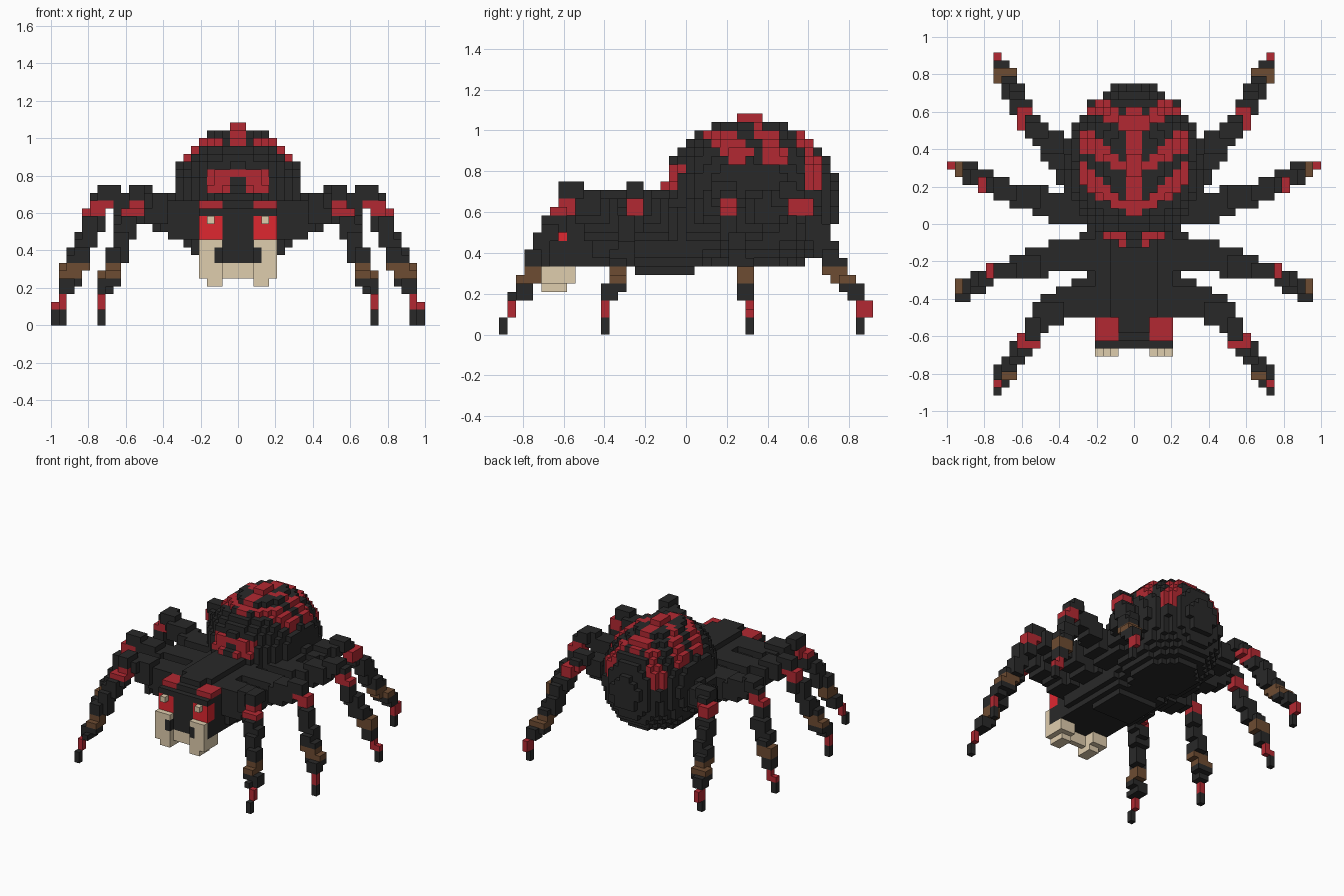
import bpy
import bmesh
from math import floor
from mathutils import Vector

if "Cube" in bpy.data.objects:
    bpy.data.objects.remove(bpy.data.objects["Cube"])

S = 1 / 24  # size of one block
COLOURS = {
    "charcoal": (0.022, 0.022, 0.022),
    "dark_red": (0.45, 0.022, 0.032),
    "eye_red": (0.74, 0.02, 0.03),
    "tan": (0.74, 0.61, 0.42),
    "brown": (0.155, 0.072, 0.032),
}
DARK, RED, EYE, TAN, BROWN = range(5)
materials = []
for name, rgb in COLOURS.items():
    m = bpy.data.materials.new(name)
    m.use_nodes = True
    m.diffuse_color = (*rgb, 1)
    bsdf = m.node_tree.nodes["Principled BSDF"]
    bsdf.inputs["Base Color"].default_value = (*rgb, 1)
    bsdf.inputs["Roughness"].default_value = 0.9
    materials.append(m)

parts = {}     # part name -> {block: colour}
taken = set()  # every block used by any part


def put(part, cell, colour):
    cells = parts.setdefault(part, {})
    if cell in cells or cell not in taken:
        cells[cell] = colour
        taken.add(cell)


def box(part, xs, ys, zs, colour=DARK):
    """Fill a block range and its mirror image."""
    for i in range(*xs):
        for j in range(*ys):
            for k in range(*zs):
                put(part, (i, j, k), colour)
                put(part, (-1 - i, j, k), colour)


# Head with brows, eyes, mouth and jaw
box("head", (0, 5), (-16, -11), (8, 15))
box("head", (0, 5), (-15, -11), (15, 16))
box("head", (0, 2), (-14, -11), (16, 17))
box("head", (2, 5), (-15, -12), (15, 16), RED)
box("head", (2, 5), (-16, -14), (11, 14), EYE)
box("head", (0, 2), (-16, -15), (6, 8), TAN)
box("eye_glints", (3, 4), (-17, -16), (13, 14), TAN)
box("fangs", (2, 5), (-17, -13), (6, 11), TAN)
box("fangs", (2, 4), (-17, -14), (5, 6), TAN)
box("fangs", (2, 3), (-17, -16), (8, 10), DARK)

# Thorax, stepped at its upper and lower corners
box("thorax", (0, 6), (-11, 2), (9, 15))
box("thorax", (0, 5), (-12, 2), (8, 16))
box("thorax", (0, 3), (-12, 2), (16, 17))
box("thorax", (0, 4), (-6, 1), (7, 8))


# Abdomen: blocky egg, round above and squarer below
def abdomen_colour(x, y, z):
    stripe = x < 1 and 1 < y < 15 and z > 20
    chevron = x < 7.5 and any(abs(y - y0 - 0.7 * x) < 0.6 + 0.14 * x and z > low
                              for y0, low in ((1.5, 20), (6.4, 20), (12, 17)))
    front_patch = y < 0.5 and 17 < z < 20 and x < 4 and not (x < 1 and z < 19)
    return RED if stripe or chevron or front_patch else DARK


for i in range(10):
    for j in range(-4, 19):
        for k in range(8, 26):
            x, y, z = i + 0.5, j + 0.5, k + 0.5
            flat = (x / 8.55) ** 2 + ((y - 7.6) / 10.4) ** 2
            if z > 16:
                inside = flat + ((z - 16) / 9.5) ** 2 < 1
            else:
                inside = flat ** 1.1 + ((16 - z) / 9) ** 2.2 < 1
            if inside:
                box("abdomen", (i, i + 1), (j, j + 1), (k, k + 1), abdomen_colour(x, y, z))
box("abdomen", (0, 1), (6, 9), (25, 26), RED)

# Leg paths: hip, thigh, knee, upper shin, middle shin, lower shin, ankle, foot
LEGS = {
    "front": [(5, -9, 13), (10, -11, 14.2), (13, -13.5, 17), (12.9, -14.3, 14.7),
              (14.9, -16.9, 11), (16, -18.2, 7), (17.2, -20.6, 3.6), (17.5, -21.5, 0.5)],
    "front_middle": [(5, -3.5, 13), (12.5, -5, 14.6), (17, -6, 17), (17.8, -6.3, 14.5),
                     (19.4, -6.9, 10.5), (21, -8, 7), (22.5, -9.2, 3.6), (22.5, -9.5, 0.5)],
    "rear_middle": [(5, 1.5, 13), (12.5, 3.2, 14.6), (17, 4.5, 17), (18.3, 5, 15),
                    (19.7, 5.7, 10.5), (21.5, 7, 7), (22.8, 7.4, 3.6), (23.5, 7.5, 0.5)],
    "rear": [(5, 2, 13), (9.5, 9, 14.2), (12.6, 12, 17), (13.9, 14, 14.7),
             (15, 16, 11), (16.1, 18, 7), (17.4, 21.2, 3.6), (17.5, 20.5, 0.5)],
}
WIDTHS = (4, 3, 2, 2, 2, 2, 1, 1)


def leg_colour(z, past_knee):
    if past_knee and (14 < z < 16 or 2 < z < 4):
        return RED
    return BROWN if past_knee and 6 < z < 8 else DARK


for leg, points in LEGS.items():
    for n in range(len(points) - 1):
        a, b = Vector(points[n]), Vector(points[n + 1])
        steps = int((b - a).length * 2) + 1
        for t in range(steps + 1):
            f = t / steps
            p = a.lerp(b, f)
            w = round(WIDTHS[n] * (1 - f) + WIDTHS[n + 1] * f)
            lo = [floor(c - w / 2 + 0.5) for c in p]
            lo[2] = max(lo[2], 0)
            for i in range(lo[0], lo[0] + w):
                for j in range(lo[1], lo[1] + w):
                    for k in range(lo[2], lo[2] + w):
                        colour = leg_colour(k + 0.5, n > 1)
                        put(leg + "_leg_left", (i, j, k), colour)
                        put(leg + "_leg_right", (-1 - i, j, k), colour)


# Turn blocks into meshes, keeping only exposed faces
def build(name, cells):
    bm = bmesh.new()
    corners = {}

    def corner(c):
        if c not in corners:
            corners[c] = bm.verts.new([v * S for v in c])
        return corners[c]

    for cell, colour in cells.items():
        for axis in range(3):
            u, v = (axis + 1) % 3, (axis + 2) % 3
            for side in (0, 1):
                near = list(cell)
                near[axis] += 2 * side - 1
                if tuple(near) in taken:
                    continue
                loop = []
                for du, dv in ((0, 0), (1, 0), (1, 1), (0, 1)):
                    c = list(cell)
                    c[axis] += side
                    c[u] += du
                    c[v] += dv
                    loop.append(corner(tuple(c)))
                face = bm.faces.new(loop if side else loop[::-1])
                face.material_index = colour
    mesh = bpy.data.meshes.new(name)
    for m in materials:
        mesh.materials.append(m)
    bm.to_mesh(mesh)
    bm.free()
    bpy.context.collection.objects.link(bpy.data.objects.new(name, mesh))


for part, cells in parts.items():
    build(part, cells)
